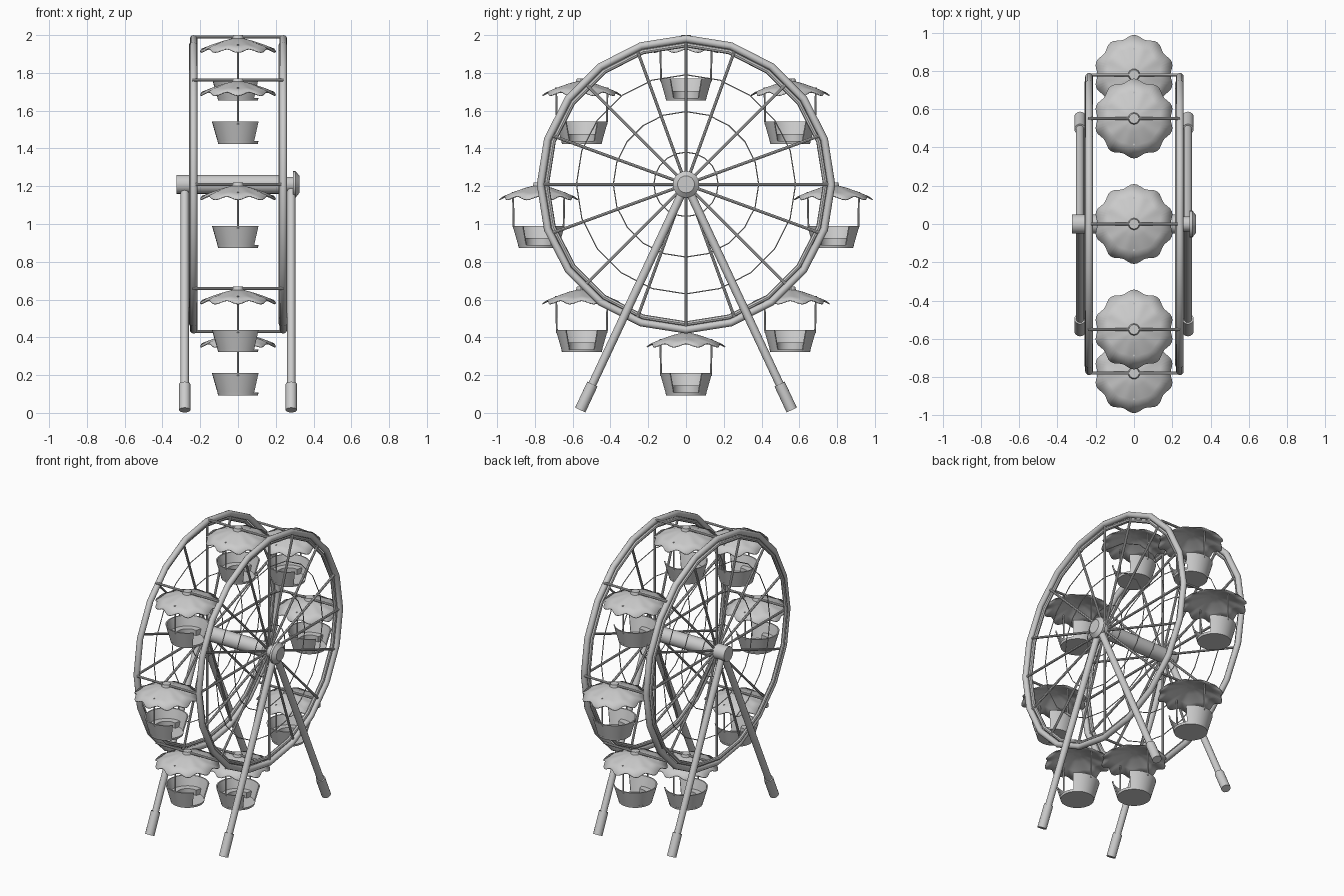
import bpy, bmesh, math
from math import sin, cos, pi, radians
from mathutils import Vector

cube = bpy.data.objects.get("Cube")
if cube:
    bpy.data.objects.remove(cube)

grey = bpy.data.materials.new("light_grey")
grey.use_nodes = True
GREY = (0.6, 0.6, 0.6, 1)
grey.diffuse_color = GREY
grey.node_tree.nodes["Principled BSDF"].inputs["Base Color"].default_value = GREY

HUB_Z = 1.21
WHEEL_R = 0.78
RIM_SIDES = 20


def finish(ob, name):
    ob.name = name
    ob.data.materials.clear()
    ob.data.materials.append(grey)
    bpy.ops.object.select_all(action='DESELECT')
    ob.select_set(True)
    bpy.context.view_layer.objects.active = ob
    bpy.ops.object.shade_smooth_by_angle(angle=radians(35))
    return ob


def rod(name, a, b, r1, r2=None, sides=12):
    """Cylinder or cone frustum running from a to b."""
    a, b = Vector(a), Vector(b)
    bpy.ops.mesh.primitive_cone_add(
        vertices=sides, radius1=r1, radius2=r1 if r2 is None else r2,
        depth=(b - a).length, location=(a + b) / 2,
        rotation=(b - a).to_track_quat('Z', 'Y').to_euler())
    return finish(bpy.context.object, name)


def ring(name, x, radius, tube, sides=8):
    """Upright hoop around the axle."""
    bpy.ops.mesh.primitive_torus_add(
        major_segments=RIM_SIDES, minor_segments=sides, major_radius=radius,
        minor_radius=tube, location=(x, 0, HUB_Z), rotation=(0, pi / 2, 0))
    return finish(bpy.context.object, name)


def from_bmesh(name, bm, loc):
    bmesh.ops.recalc_face_normals(bm, faces=bm.faces)
    me = bpy.data.meshes.new(name)
    bm.to_mesh(me)
    bm.free()
    ob = bpy.data.objects.new(name, me)
    ob.location = loc
    bpy.context.collection.objects.link(ob)
    return finish(ob, name)


def arc_wall(name, loc, profile, gap, steps=24):
    """Sweep a closed profile around z, leaving a doorway on the +x side."""
    bm = bmesh.new()
    loops = []
    for i in range(steps + 1):
        a = gap + (2 * pi - 2 * gap) * i / steps
        loops.append([bm.verts.new((r * cos(a), r * sin(a), z)) for r, z in profile])
    n = len(profile)
    for l0, l1 in zip(loops, loops[1:]):
        for k in range(n):
            bm.faces.new((l0[k], l1[k], l1[(k + 1) % n], l0[(k + 1) % n]))
    bm.faces.new(loops[0])
    bm.faces.new(loops[-1])
    return from_bmesh(name, bm, loc)


def canopy(name, loc, lobes=10, steps=80):
    """Shallow umbrella with a scalloped edge."""
    bm = bmesh.new()
    top = bm.verts.new((0, 0, 0))
    loops = []
    for r, z, wave in ((0.07, -0.018, 0), (0.14, -0.043, 0.003), (0.2, -0.07, 0.009)):
        loop = []
        for i in range(steps):
            a = 2 * pi * i / steps
            w = wave * cos(lobes * (a - pi / 2))
            loop.append(bm.verts.new(((r + w) * cos(a), (r + w) * sin(a), z - w)))
        loops.append(loop)
    for i in range(steps):
        j = (i + 1) % steps
        bm.faces.new((top, loops[0][i], loops[0][j]))
        for l0, l1 in zip(loops, loops[1:]):
            bm.faces.new((l0[i], l1[i], l1[j], l0[j]))
    ob = from_bmesh(name, bm, loc)
    shell = ob.modifiers.new("thickness", 'SOLIDIFY')
    shell.thickness = 0.006
    return ob


# Axle with end cap
rod("axle", (-0.325, 0, HUB_Z), (0.215, 0, HUB_Z), 0.05, sides=24)
rod("axle_shoulder", (0.215, 0, HUB_Z), (0.225, 0, HUB_Z), 0.05, 0.04, 24)
rod("axle_end", (0.22, 0, HUB_Z), (0.295, 0, HUB_Z), 0.04, sides=24)
rod("axle_cap", (0.29, 0, HUB_Z), (0.305, 0, HUB_Z), 0.07, sides=24)
rod("axle_cap_face", (0.305, 0, HUB_Z), (0.325, 0, HUB_Z), 0.07, 0.045, 24)

# Wheel sides: rims, wire hoops and spokes
for side, x in (("right", -0.235), ("left", 0.24)):
    ring(f"{side}_rim", x, 0.77, 0.02, 12)
    ring(f"{side}_inner_rim", x - 0.012, 0.738, 0.013)
    for radius in (0.17, 0.385, 0.58):
        ring(f"{side}_wire_hoop", x, radius, 0.003, 6)
    for quarter in range(4):
        for deg in (0, 20, 45, 70):
            a = radians(deg + 90 * quarter)
            rod(f"{side}_spoke", (x, 0.03 * cos(a), HUB_Z + 0.03 * sin(a)),
                (x, 0.765 * cos(a), HUB_Z + 0.765 * sin(a)), 0.008, sides=8)

# Splayed legs with foot sleeves
for side, x in (("right", -0.282), ("left", 0.282)):
    for end, s in (("front", -1), ("back", 1)):
        hub, foot = Vector((x, 0, HUB_Z)), Vector((x, s * 0.56, 0.015))
        rod(f"{side}_{end}_leg", hub, foot, 0.022, sides=16)
        rod(f"{side}_{end}_foot_sleeve", hub.lerp(foot, 0.885), foot, 0.03, sides=16)

# Cabins hanging upright from the cross bars
WALL = [(0.105, -0.335), (0.138, -0.22), (0.13, -0.22), (0.098, -0.335)]
BENCH = [(0.07, -0.285), (0.115, -0.285), (0.1, -0.33), (0.07, -0.33)]
for i in range(8):
    a = i * pi / 4
    p = Vector((0, WHEEL_R * cos(a), HUB_Z + WHEEL_R * sin(a)))
    rod("cross_bar", p + Vector((-0.24, 0, 0)), p + Vector((0.24, 0, 0)), 0.008, sides=8)
    canopy("canopy", p)
    rod("canopy_cap", p + Vector((0, 0, -0.012)), p + Vector((0, 0, 0.01)), 0.032, 0.026, 16)
    for s in (-1, 1):
        rod("hanger_rod", p + Vector((0, s * 0.136, -0.04)),
            p + Vector((0, s * 0.132, -0.235)), 0.005, sides=8)
    arc_wall("basket_wall", p, WALL, radians(38))
    arc_wall("bench", p, BENCH, radians(75))
    rod("basket_floor", p + Vector((0, 0, -0.337)), p + Vector((0, 0, -0.322)), 0.105, 0.109, 32)
